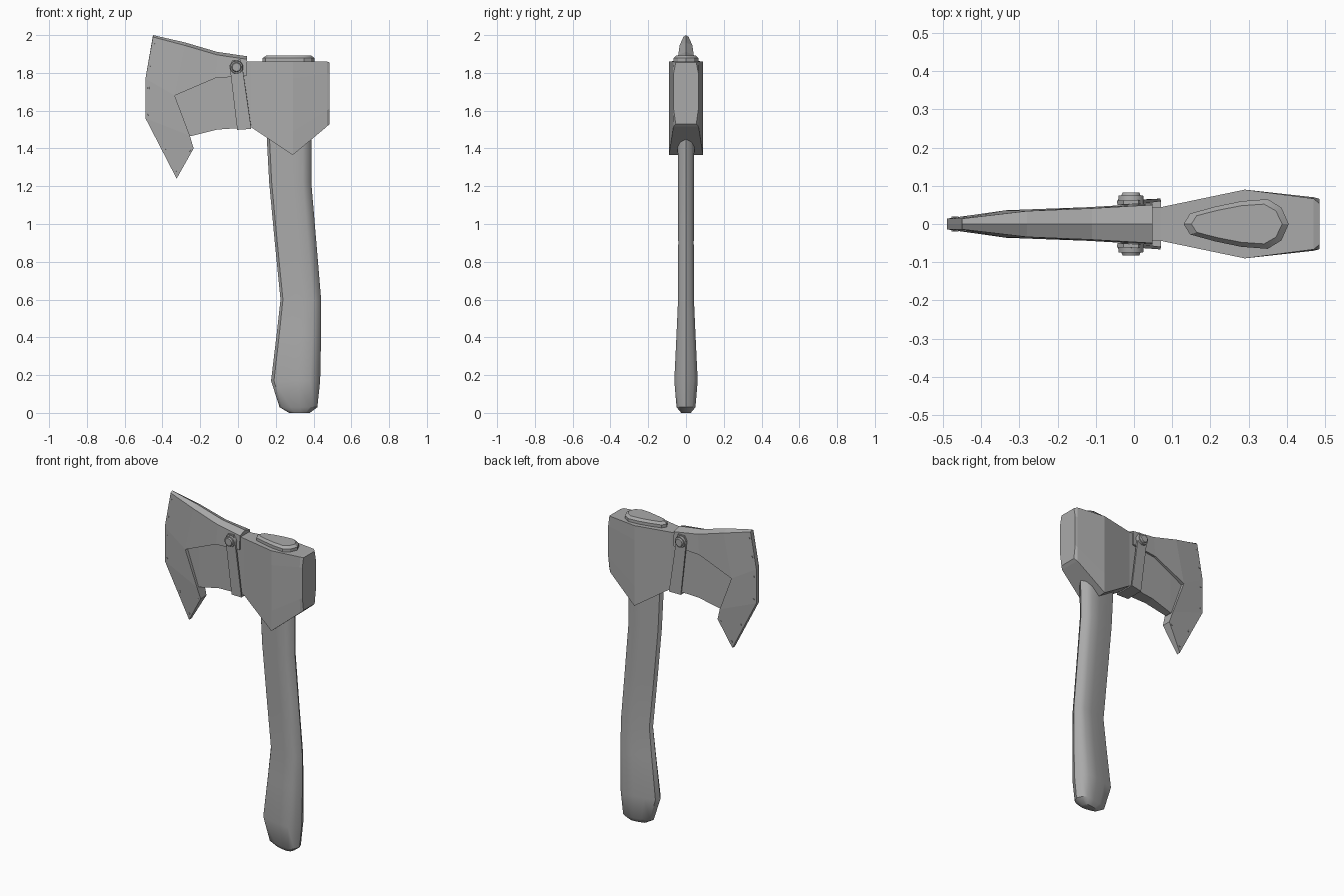
import bpy, bmesh, math
from mathutils import Matrix, Vector

cube = bpy.data.objects.get("Cube")
if cube:
    bpy.data.objects.remove(cube)

grey = bpy.data.materials.new("plain grey")
grey.use_nodes = True
grey.diffuse_color = (0.4, 0.4, 0.4, 1)
grey.node_tree.nodes["Principled BSDF"].inputs["Base Color"].default_value = (0.4, 0.4, 0.4, 1)


def finish(name, bm, smooth=None):
    bmesh.ops.recalc_face_normals(bm, faces=bm.faces)
    mesh = bpy.data.meshes.new(name)
    bm.to_mesh(mesh)
    bm.free()
    mesh.materials.append(grey)
    ob = bpy.data.objects.new(name, mesh)
    bpy.context.collection.objects.link(ob)
    if smooth:
        bpy.ops.object.select_all(action='DESELECT')
        ob.select_set(True)
        bpy.context.view_layer.objects.active = ob
        bpy.ops.object.shade_smooth_by_angle(angle=math.radians(smooth))
    return ob


def loft(name, rings, smooth=None):
    """Skin a list of closed rings and cap both ends."""
    bm = bmesh.new()
    rows = [[bm.verts.new(p) for p in ring] for ring in rings]
    n = len(rows[0])
    for a, b in zip(rows, rows[1:]):
        for i in range(n):
            j = (i + 1) % n
            bm.faces.new((a[i], a[j], b[j], b[i]))
    bm.faces.new(rows[0])
    bm.faces.new(rows[-1])
    return finish(name, bm, smooth)


# Handle: teardrop cross-section, blunt at the back
half = [(0.06, 0.42), (0.3, 0.7), (0.55, 0.92), (0.8, 1), (0.93, 0.66)]
teardrop = [(0, 0)] + half + [(1, 0)] + [(u, -v) for u, v in reversed(half)]


def handle_ring(x0, x1, hy, z):
    return [(x0 + u * (x1 - x0), v * hy, z) for u, v in teardrop]


loft("handle", [handle_ring(*s) for s in (
    (0.27, 0.38, 0.025, 0), (0.22, 0.42, 0.05, 0.03), (0.175, 0.435, 0.062, 0.17),
    (0.205, 0.44, 0.05, 0.42), (0.225, 0.44, 0.042, 0.6), (0.195, 0.415, 0.041, 0.9),
    (0.165, 0.388, 0.042, 1.22), (0.15, 0.39, 0.045, 1.5))], 40)
loft("handle_top", [handle_ring(*s) for s in (
    (0.13, 0.405, 0.065, 1.8), (0.13, 0.405, 0.065, 1.878),
    (0.15, 0.388, 0.052, 1.892))], 30)


# Head: blade, neck and poll as sections along x
def head_ring(x, low, high, hy, pinch=1):
    side = [(hy * pinch, low), (hy, low + 0.25 * (high - low)),
            (hy, high - 0.18 * (high - low)), (hy * pinch, high)]
    return [(x, y, z) for y, z in side] + [(x, -y, z) for y, z in reversed(side)]


loft("axe_head", [head_ring(*s) for s in (
    (-0.45, 1.55, 1.9, 0.004), (-0.25, 1.465, 1.9, 0.022), (-0.11, 1.5, 1.875, 0.032),
    (0.07, 1.512, 1.86, 0.044), (0.29, 1.365, 1.86, 0.09),
    (0.47, 1.515, 1.86, 0.07, 0.95), (0.485, 1.53, 1.855, 0.066, 0.82))])

# Blade cover: one half as quads, rim folded to the middle, then mirrored
cover = {
    "a0": (-0.45, 0.014, 1.99), "a1": (-0.49, 0.014, 1.77), "a2": (-0.49, 0.014, 1.56),
    "a3": (-0.325, 0.012, 1.24), "b0": (-0.28, 0.034, 1.945), "b1": (-0.335, 0.036, 1.68),
    "b2": (-0.255, 0.036, 1.468), "b3": (-0.235, 0.028, 1.4), "c0": (-0.11, 0.041, 1.895),
    "c1": (-0.12, 0.044, 1.772), "d0": (0.048, 0.05, 1.872), "d1": (0.048, 0.054, 1.785)}
bm = bmesh.new()
v = {k: bm.verts.new(p) for k, p in cover.items()}
for quad in ("a0 a1 b1 b0", "a1 a2 b2 b1", "a2 a3 b3 b2", "b0 b1 c1 c0", "c0 c1 d1 d0"):
    bm.faces.new([v[k] for k in quad.split()])
ridge = [v[k] for k in ("a0", "b0", "c0", "d0")]
rise = {tuple(p.co): 0.01 if p is ridge[0] else 0.016 for p in ridge}
rim = [e for e in bm.edges if e.is_boundary]
for item in bmesh.ops.extrude_edge_only(bm, edges=rim)["geom"]:
    if isinstance(item, bmesh.types.BMVert):
        item.co = Vector((item.co.x, 0, item.co.z + rise.get(tuple(item.co), 0)))
bmesh.ops.mirror(bm, geom=bm.verts[:] + bm.edges[:] + bm.faces[:], axis='Y', merge_dist=0.0005)
finish("blade_cover", bm)

# Strap: band running down one side, under the neck and up the other
side = [((-0.028, 0.056, 1.868), (0.012, 0.058, 1.87)),
        ((-0.044, 0.056, 1.84), (0.022, 0.058, 1.84)),
        ((-0.004, 0.053, 1.502), (0.07, 0.063, 1.507))]
rows = side + [tuple((x, -y, z) for x, y, z in pair) for pair in reversed(side)]
bm = bmesh.new()
verts = [[bm.verts.new(p) for p in pair] for pair in rows]
for p, q in zip(verts, verts[1:]):
    bm.faces.new((p[0], p[1], q[1], q[0]))
strap = finish("strap", bm)
solid = strap.modifiers.new("thickness", 'SOLIDIFY')
solid.thickness = 0.01
solid.offset = 0


def stud(name, x, z, y0, y1, r0, r1, sides):
    """Short round pin pointing outwards along y."""
    bm = bmesh.new()
    turn = Matrix.Rotation(math.radians(-90 if y1 > 0 else 90), 4, 'X')
    bmesh.ops.create_cone(bm, cap_ends=True, segments=sides, radius1=r0, radius2=r1,
                          depth=abs(y1 - y0),
                          matrix=Matrix.Translation((x, (y0 + y1) / 2, z)) @ turn)
    finish(name, bm, 30)


# Snap buttons and edge rivets on both sides
rivets = [(-0.443, 1.95), (-0.464, 1.84), (-0.473, 1.72), (-0.473, 1.58),
          (-0.385, 1.4), (-0.322, 1.28), (-0.255, 1.39)]
for s, label in ((1, "back"), (-1, "front")):
    stud("button_base_" + label, -0.008, 1.83, s * 0.05, s * 0.074, 0.036, 0.033, 14)
    stud("button_cap_" + label, -0.008, 1.83, s * 0.074, s * 0.083, 0.026, 0.022, 14)
    for i, (x, z) in enumerate(rivets):
        y = 0.027 if i == 6 else 0.019
        stud(f"rivet_{label}_{i + 1}", x, z, s * 0.008, s * y, 0.006, 0.005, 8)
